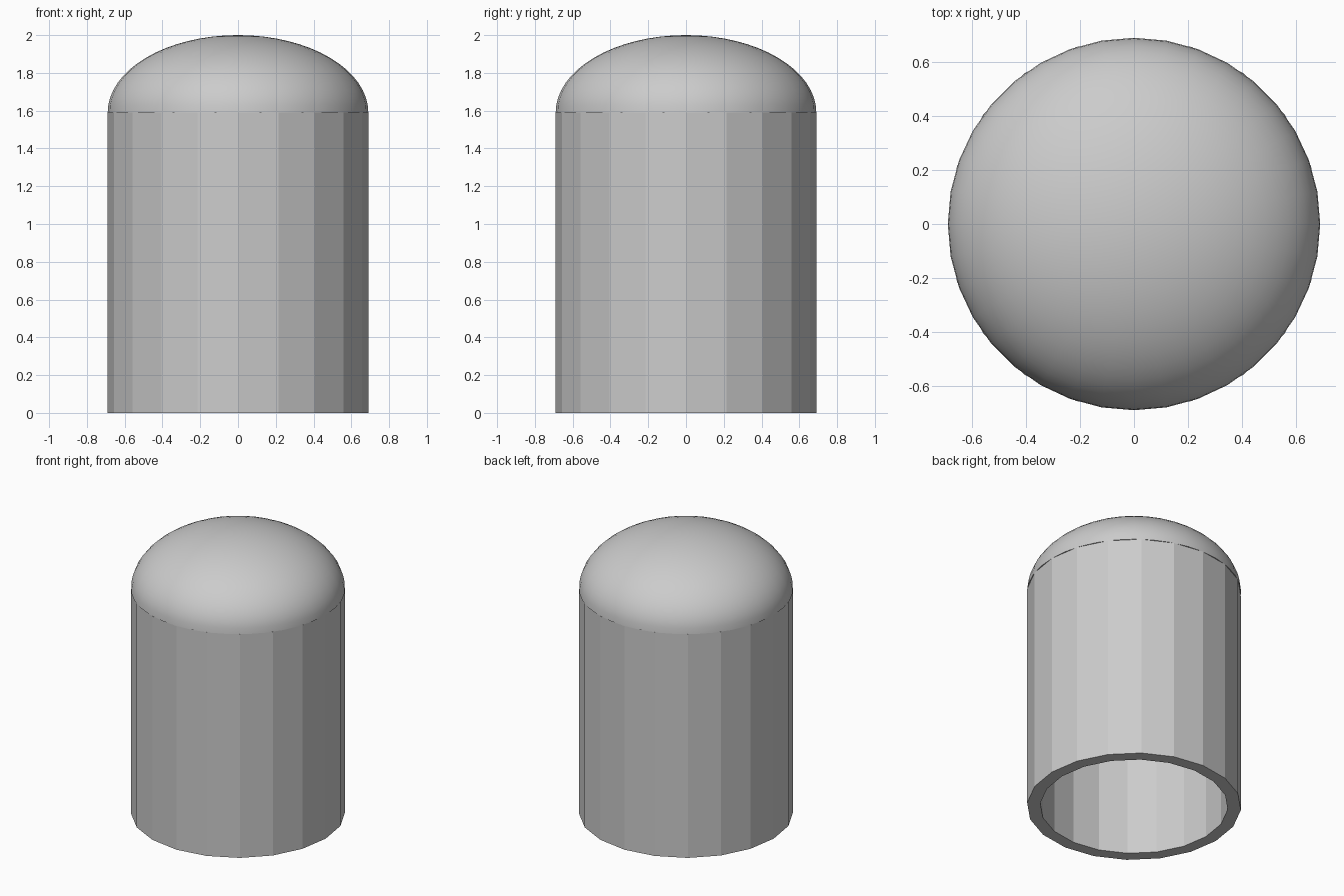
import bpy
from math import cos, sin, pi, radians

RADIUS, INNER, SEAM, TOP = 0.69, 0.605, 1.59, 2.0

cube = bpy.data.objects.get("Cube")
if cube:
    bpy.data.objects.remove(cube, do_unlink=True)

grey = bpy.data.materials.new("plain grey")
grey.use_nodes = True
grey.diffuse_color = (0.6, 0.6, 0.6, 1)
grey.node_tree.nodes["Principled BSDF"].inputs["Base Color"].default_value = (0.6, 0.6, 0.6, 1)


def lathe(name, profile, sides, closed=False):
    """Turn (radius, height) points about z; a zero radius makes a pole."""
    verts, rings, faces = [], [], []
    for r, z in profile:
        count = sides if r > 1e-5 else 1
        start = len(verts)
        rings.append([start + i % count for i in range(sides)])
        verts += [(r * cos(2 * pi * i / sides), r * sin(2 * pi * i / sides), z)
                  for i in range(count)]
    pairs = list(zip(rings, rings[1:]))
    if closed:
        pairs.append((rings[-1], rings[0]))
    for low, high in pairs:
        for i in range(sides):
            j = (i + 1) % sides
            loop = [low[i], low[j], high[j], high[i]]
            faces.append(list(dict.fromkeys(loop)))
    mesh = bpy.data.meshes.new(name)
    mesh.from_pydata(verts, [], faces)
    mesh.materials.append(grey)
    obj = bpy.data.objects.new(name, mesh)
    bpy.context.collection.objects.link(obj)
    return obj


def arc(radius, height, steps=16):
    """Quarter ellipse from the rim up to the pole."""
    return [(radius * cos(pi / 2 * i / steps), SEAM + height * sin(pi / 2 * i / steps))
            for i in range(steps + 1)]


# Faceted open tube with a thick wall
lathe("tube_wall", [(RADIUS, 0), (RADIUS, SEAM), (INNER, SEAM), (INNER, 0)], 20, closed=True)

# Smooth hollow dome on top of the tube
wall = RADIUS - INNER
outer = arc(RADIUS, TOP - SEAM)
inner = arc(INNER, TOP - SEAM - wall)
dome = lathe("dome_cap", inner[::-1] + outer, 36)
bpy.ops.object.select_all(action="DESELECT")
dome.select_set(True)
bpy.context.view_layer.objects.active = dome
bpy.ops.object.shade_smooth_by_angle(angle=radians(40))
